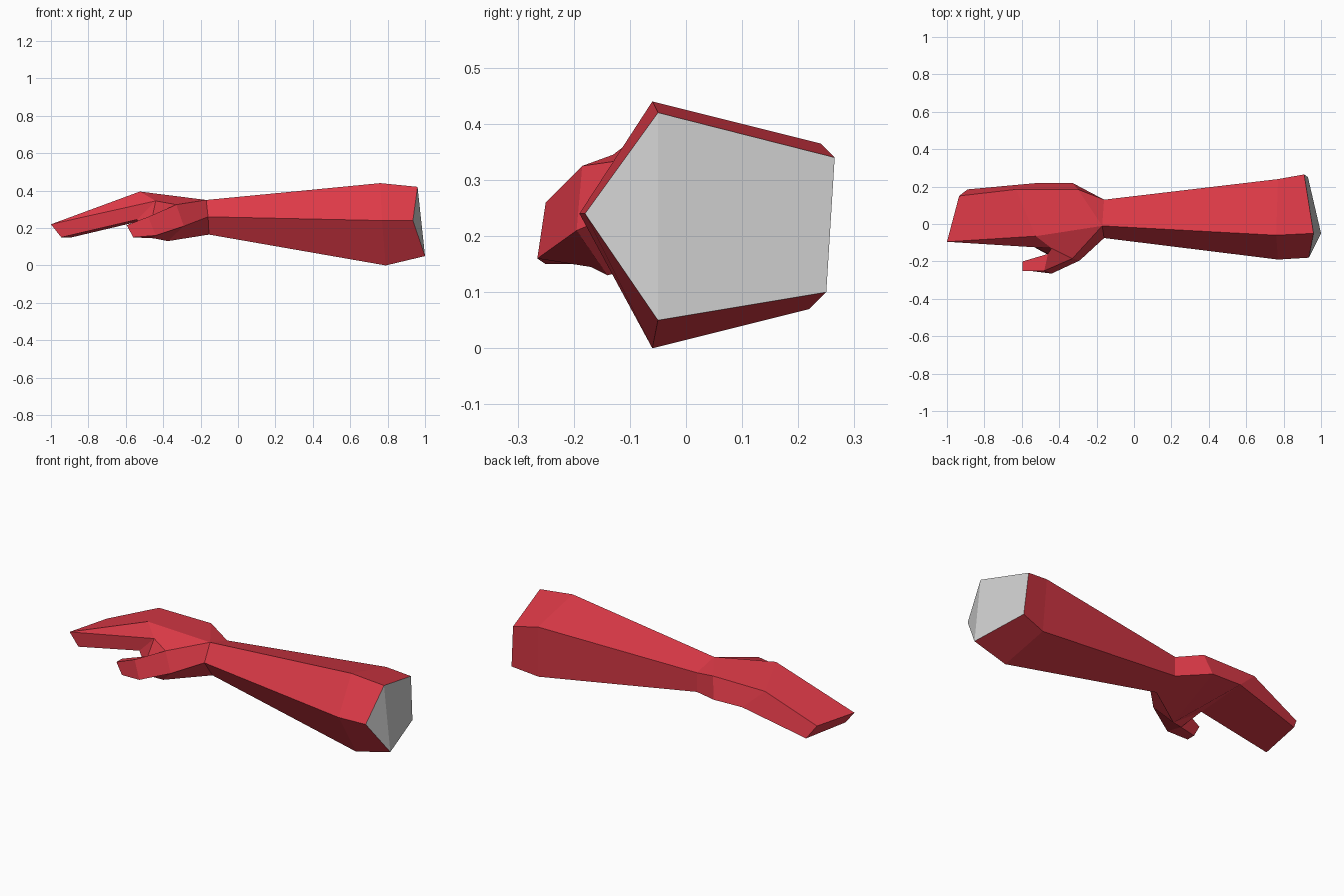
import bpy
import bmesh

default_cube = bpy.data.objects.get("Cube")
if default_cube:
    bpy.data.objects.remove(default_cube, do_unlink=True)


def make_material(name, rgb):
    material = bpy.data.materials.new(name)
    material.use_nodes = True
    colour = (*rgb, 1)
    material.diffuse_color = colour
    material.node_tree.nodes["Principled BSDF"].inputs["Base Color"].default_value = colour
    return material


red = make_material("red", (0.72, 0.042, 0.063))
grey = make_material("light grey", (0.62, 0.62, 0.62))


def finish(name, bm, materials):
    """Turn a bmesh into a flat shaded object."""
    bmesh.ops.recalc_face_normals(bm, faces=bm.faces)
    mesh = bpy.data.meshes.new(name)
    bm.to_mesh(mesh)
    bm.free()
    for material in materials:
        mesh.materials.append(material)
    obj = bpy.data.objects.new(name, mesh)
    bpy.context.collection.objects.link(obj)
    return obj


def bridge(bm, first, second):
    """Join two matching rings with a band of quads."""
    count = len(first)
    for i in range(count):
        j = (i + 1) % count
        bm.faces.new((first[i], first[j], second[j], second[i]))


# Five-sided rings: top, upper back, lower back, bottom, front
wrist = [(-0.17, -0.01, 0.35), (-0.16, 0.13, 0.31), (-0.16, 0.13, 0.2),
         (-0.155, -0.01, 0.165), (-0.16, -0.075, 0.26)]
elbow = [(0.76, -0.06, 0.44), (0.77, 0.24, 0.365), (0.78, 0.22, 0.07),
         (0.79, -0.06, 0), (0.77, -0.19, 0.24)]
stump = [(0.96, -0.05, 0.42), (0.91, 0.265, 0.34), (0.93, 0.25, 0.1),
         (1, -0.05, 0.05), (0.935, -0.18, 0.24)]

# Forearm with a grey cut end, folded along its top-to-bottom line
bm = bmesh.new()
rings = [[bm.verts.new(point) for point in ring] for ring in (wrist, elbow, stump)]
for first, second in zip(rings, rings[1:]):
    bridge(bm, first, second)
top, upper, lower, bottom, front = rings[-1]
for corners in ((top, upper, lower, bottom), (top, bottom, front)):
    bm.faces.new(corners).material_index = 1
finish("forearm", bm, [red, grey])

# Named corners of the hand
points = dict(zip(("wrist_top", "wrist_upper", "wrist_lower", "wrist_bottom", "wrist_front"), wrist))
points.update(
    # palm
    peak=(-0.525, -0.065, 0.395),
    knuckle_upper=(-0.63, 0.185, 0.35),
    knuckle_lower=(-0.51, 0.22, 0.24),
    heel_upper=(-0.3, 0.185, 0.35),
    heel_lower=(-0.33, 0.22, 0.235),
    web=(-0.44, -0.13, 0.345),
    finger_root=(-0.54, -0.12, 0.245),
    # finger tips
    tip_front=(-1, -0.095, 0.22),
    tip_under=(-0.945, -0.095, 0.15),
    tip_lower=(-0.89, 0.185, 0.15),
    tip_upper=(-0.935, 0.15, 0.22),
    # thumb
    base_top=(-0.33, -0.185, 0.325),
    base_outer=(-0.29, -0.195, 0.21),
    base_bottom=(-0.375, -0.14, 0.13),
    joint_top=(-0.48, -0.25, 0.26),
    joint_outer=(-0.44, -0.265, 0.16),
    joint_bottom=(-0.45, -0.17, 0.145),
    joint_inner=(-0.46, -0.16, 0.25),
    thumb_top=(-0.595, -0.25, 0.215),
    thumb_outer=(-0.56, -0.25, 0.15),
    thumb_bottom=(-0.56, -0.2, 0.15),
    thumb_inner=(-0.595, -0.2, 0.215),
)

panels = [
    # back of the hand and little-finger side
    "wrist_top peak knuckle_upper heel_upper",
    "wrist_top heel_upper wrist_upper",
    "wrist_upper heel_upper heel_lower wrist_lower",
    "heel_upper knuckle_upper knuckle_lower heel_lower",
    "wrist_top base_top web peak",
    # joined fingers
    "peak tip_front tip_upper knuckle_upper",
    "peak web tip_front",
    "web finger_root tip_under tip_front",
    "tip_under finger_root knuckle_lower tip_lower",
    "knuckle_upper tip_upper tip_lower knuckle_lower",
    "tip_front tip_under tip_lower tip_upper",
    # palm and the web of the thumb
    "wrist_bottom base_bottom heel_lower wrist_lower",
    "base_bottom finger_root knuckle_lower heel_lower",
    "web joint_inner joint_bottom finger_root",
    "finger_root joint_bottom base_bottom",
    # thumb base
    "wrist_top wrist_front base_outer base_top",
    "wrist_front wrist_bottom base_bottom base_outer",
    "base_top base_outer joint_outer joint_top",
    "base_outer base_bottom joint_bottom joint_outer",
    "base_top joint_top joint_inner web",
]

bm = bmesh.new()
verts = {name: bm.verts.new(point) for name, point in points.items()}
for panel in panels:
    bm.faces.new([verts[name] for name in panel.split()])

# Thumb end
sides = ("top", "outer", "bottom", "inner")
joint, thumb = ([verts[f"{part}_{side}"] for side in sides] for part in ("joint", "thumb"))
bridge(bm, joint, thumb)
bm.faces.new(thumb)
finish("hand", bm, [red])
